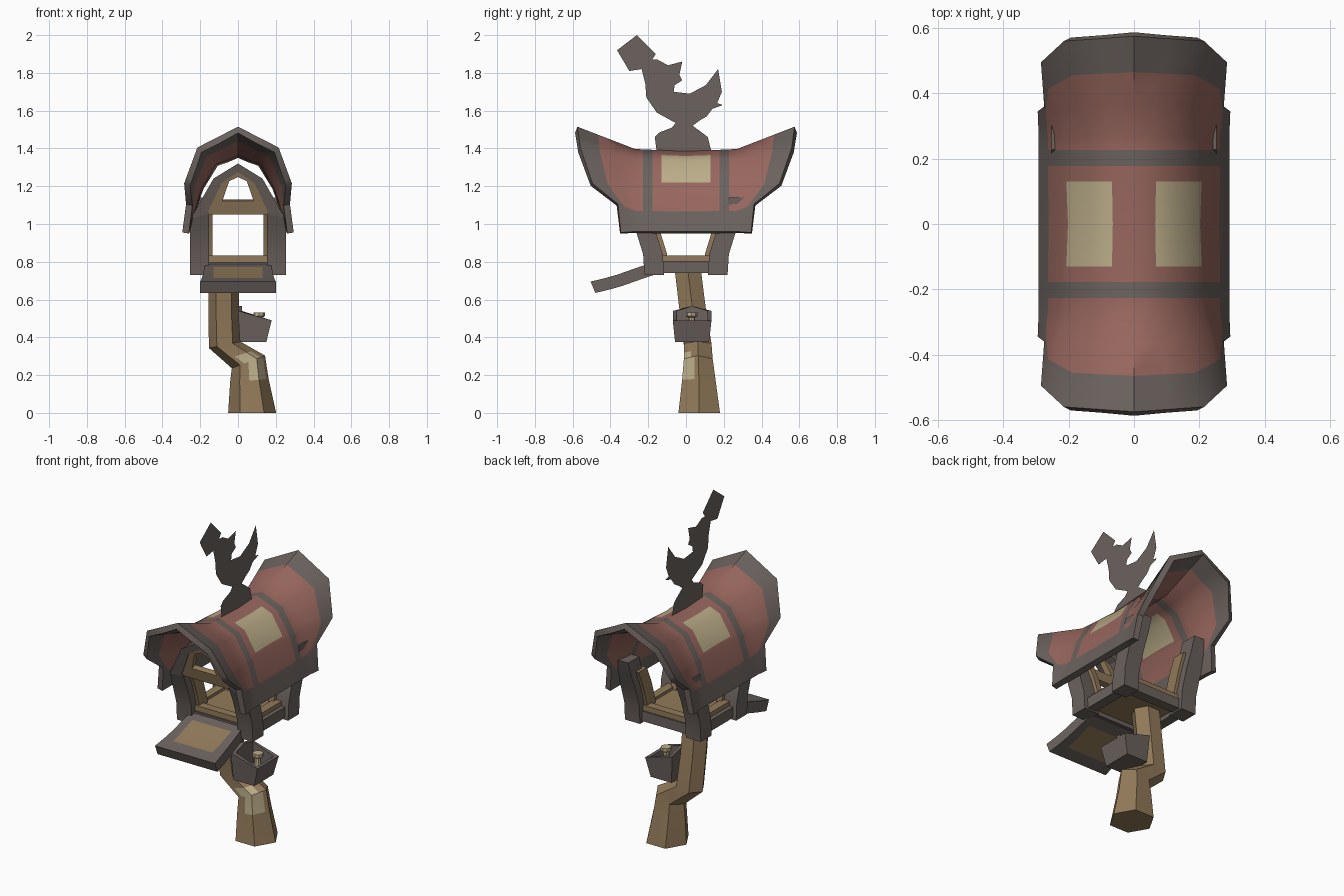
import bpy, bmesh, math
from mathutils import Vector

if "Cube" in bpy.data.objects:
    bpy.data.objects.remove(bpy.data.objects["Cube"])


def material(name, r, g, b):
    m = bpy.data.materials.new(name)
    m.diffuse_color = [((c / 255 + 0.055) / 1.055) ** 2.4 for c in (r, g, b)] + [1]
    m.use_nodes = True
    m.node_tree.nodes["Principled BSDF"].inputs["Base Color"].default_value = m.diffuse_color
    return m


GRAY = material("weathered gray wood", 107, 98, 94)
RED = material("faded red shingles", 152, 103, 94)
CREAM = material("pale cream patch", 188, 174, 138)
TAN = material("tan wood", 146, 122, 90)


def build(name, verts, faces, mats, index=None, smooth=None, thick=0, fix=True):
    """Mesh object; index gives a material slot for each face."""
    me = bpy.data.meshes.new(name)
    me.from_pydata(verts, [], faces)
    for m in mats:
        me.materials.append(m)
    if index:
        me.polygons.foreach_set("material_index", index)
    if fix:
        bm = bmesh.new()
        bm.from_mesh(me)
        bmesh.ops.recalc_face_normals(bm, faces=bm.faces)
        bm.to_mesh(me)
        bm.free()
    ob = bpy.data.objects.new(name, me)
    bpy.context.collection.objects.link(ob)
    bpy.ops.object.select_all(action='DESELECT')
    ob.select_set(True)
    bpy.context.view_layer.objects.active = ob
    if thick:
        s = ob.modifiers.new("thickness", 'SOLIDIFY')
        s.thickness, s.offset = thick, -1
        bpy.ops.object.modifier_apply(modifier=s.name)
    if smooth:
        bpy.ops.object.shade_smooth_by_angle(angle=math.radians(smooth))
    return ob


def loft(name, rings, mats, rule=None, smooth=None):
    """Skin closed rings and cap both ends; rule(ring, side) picks the slot."""
    n = len(rings[0])
    verts = [p for r in rings for p in r]
    faces, index = [], []
    for k in range(len(rings) - 1):
        for i in range(n):
            j = (i + 1) % n
            faces.append((k * n + i, k * n + j, (k + 1) * n + j, (k + 1) * n + i))
            index.append(rule(k, i) if rule else 0)
    faces += [tuple(range(n))[::-1], tuple(range(len(verts) - n, len(verts)))]
    return build(name, verts, faces, mats, index + [0, 0], smooth)


def rect(x, y, z, w, d):
    return [(x - w, y - d, z), (x + w, y - d, z), (x + w, y + d, z), (x - w, y + d, z)]


def box(name, x0, x1, y0, y1, z0, z1, mat):
    c = ((x0 + x1) / 2, (y0 + y1) / 2)
    h = ((x1 - x0) / 2, (y1 - y0) / 2)
    return loft(name, [rect(*c, z0, *h), rect(*c, z1, *h)], [mat])


# Swaybacked roof: half cross-sections (ridge to eave) at the middle, quarter and end
MID = [(0, 0, 1.385), (.13, 0, 1.335), (.215, 0, 1.2), (.262, 0, 1.065), (.292, 0, .96)]
QTR = [(0, .27, 1.397), (.14, .27, 1.343), (.225, .27, 1.2), (.264, .27, 1.07), (.292, .27, .96)]
END = [(0, .575, 1.515), (.215, .56, 1.405), (.285, .495, 1.215), (.275, .36, 1.105), (.295, .345, .955)]


def row(section, g):
    k = min(int(g), 3)
    return Vector(section[k]).lerp(Vector(section[k + 1]), g - k)


def roof_point(g, f):
    a, b, t = (MID, QTR, abs(f) * 2) if abs(f) < .5 else (QTR, END, abs(f) * 2 - 1)
    p = row(a, abs(g)).lerp(row(b, abs(g)), t)
    return (math.copysign(p.x, g), math.copysign(p.y, f), p.z)


def roof_slot(g, f):
    g, f = abs(g), abs(f)
    if g > 3 or f > .82 or .33 < f < .42:
        return 0
    return 2 if f < .24 and .5 < g < 1.85 else 1


half_g = [.5, 1, 1.85, 2, 3, 4]
half_f = [.24, .33, .42, .5, .66, .82, 1]
G = [-g for g in half_g[::-1]] + [0] + half_g
F = [-f for f in half_f[::-1]] + [0] + half_f
verts = [roof_point(g, f) for f in F for g in G]
faces, index = [], []
for j in range(len(F) - 1):
    for i in range(len(G) - 1):
        a = j * len(G) + i
        faces.append((a, a + 1, a + 1 + len(G), a + len(G)))
        index.append(roof_slot((G[i] + G[i + 1]) / 2, (F[j] + F[j + 1]) / 2))
build("roof", verts, faces, [GRAY, RED, CREAM], index, smooth=45, thick=.035, fix=False)

# Bird-shaped weathervane, a flat sheet on the ridge (y, z in hundredths)
VANE = [(-26, 200), (-16, 190), (-18, 187), (-15, 187), (-9.5, 184), (-2, 186), (-3.5, 179),
        (-2, 176), (-6, 173.5), (-6.5, 170), (2, 169), (10.5, 173.5), (17, 182), (18, 176),
        (19, 170), (16.5, 164), (19.5, 163), (14, 161), (11, 157), (7.5, 155), (3.5, 152),
        (9, 148), (11.5, 146), (13.5, 138), (-15.5, 138), (-16.5, 146), (-14, 148.5),
        (-7.5, 151), (-5.5, 153.5), (-15.5, 159), (-21, 167), (-21.5, 174), (-23.5, 182),
        (-30, 181), (-36.5, 192)]
vane = build("weathervane", [(0, y / 100, z / 100) for y, z in VANE], [tuple(range(len(VANE)))], [GRAY])
bm = bmesh.new()
bm.from_mesh(vane.data)
bmesh.ops.triangulate(bm, faces=bm.faces)
bm.to_mesh(vane.data)
bm.free()

# Four corner posts leaning outward, each with a tan inner lining
LEAN = [(.73, .168), (.84, .175), (.96, .212), (1.06, .255), (1.14, .28)]
for sx in (-1, 1):
    for sy in (-1, 1):
        path = LEAN[:4] if sy < 0 else LEAN
        loft("corner_post", [rect(sx * .203, sy * y, z, .05, .052) for z, y in path], [GRAY], smooth=30)
        loft("post_lining", [rect(sx * .152, sy * (y - .035), max(z, .78), .018, .04) for z, y in LEAN[:4]],
             [TAN], smooth=30)

# Floor, gray edge beams and tan sills
box("floor", -.18, .18, -.18, .18, .765, .815, TAN)
for s in (-1, 1):
    box("side_beam", s * .2 - .03, s * .2 + .03, -.15, .15, .74, .805, GRAY)
    box("end_beam", -.17, .17, s * .17 - .03, s * .17 + .03, .74, .80, GRAY)
    box("side_sill", s * .18 - .025, s * .18 + .025, -.15, .15, .80, .832, TAN)
    box("end_sill", -.16, .16, s * .165 - .025, s * .165 + .025, .795, .832, TAN)


# Front gable: gray rafters around a tan frame with an open window
def lean_y(z):
    return -.255 - (z - 1.05) * .26


outer = [(.25, 1.03), (.13, 1.24), (0, 1.32)]
inner = [(.165, 1.05), (.088, 1.215), (0, 1.275)]
rings = []
for (xo, zo), (xi, zi) in zip(outer, inner):
    rings.append([(xo, lean_y(zo) - .05, zo), (xo, lean_y(zo) + .04, zo),
                  (xi, lean_y(zi) + .04, zi), (xi, lean_y(zi) - .05, zi)])
rings += [[(-x, y, z) for x, y, z in r] for r in rings[1::-1]]
loft("front_rafters", rings, [GRAY])
rim = [(-.175, 1.06), (.175, 1.06), (.1, 1.225), (0, 1.295), (-.1, 1.225)]
hole = [(-.083, 1.13), (.083, 1.13), (.047, 1.235), (0, 1.258), (-.047, 1.235)]
verts = [(x, lean_y(z) - .01, z) for x, z in rim + hole]
build("gable_frame", verts, [(i, (i + 1) % 5, (i + 1) % 5 + 5, i + 5) for i in range(5)], [TAN], thick=.035)

# Sloping landing board with a tan panel on both faces
board = [(-.18, .795, .17), (-.25, .772, .178), (-.36, .733, .186), (-.43, .713, .192), (-.505, .695, .2)]
rings = []
for y, z, w in board:
    xs = (-w, -.13, .13, w)
    rings.append([(x, y, z) for x in xs] + [(x, y + .025, z - .06) for x in xs[::-1]])
loft("landing_board", rings, [GRAY, TAN], lambda k, i: 1 if k in (1, 2) and i in (1, 5) else 0, smooth=30)

# Crooked six-sided pole with a pale patch; each side is cut into four strips
POLE = [(0, .075, .07, .127, 0), (.17, .06, .068, .102, .1), (.27, .055, .065, .088, .38),
        (.36, -.07, .062, .084, .2), (.55, -.076, .035, .081, 0), (.77, -.076, .008, .08, 0)]


def pole_ring(z, cx, cy, r, tilt):
    pts = []
    for i in range(24):
        a, b = [Vector((math.cos(k * math.pi / 3), math.sin(k * math.pi / 3))) for k in (i // 4, i // 4 + 1)]
        p = a.lerp(b, i % 4 / 4) * r
        pts.append((cx + p.x, cy + p.y, z + p.x * tilt))
    return pts


def mix(a, b, t):
    return tuple(u + (v - u) * t for u, v in zip(a, b))


POLE.insert(3, mix(POLE[2], POLE[3], .4))
loft("pole", [pole_ring(*p) for p in POLE], [TAN, CREAM],
     lambda k, i: 1 if (k == 1 and 18 <= i <= 22) or (k == 2 and 17 <= i <= 21) else 0, smooth=35)

# Seed bucket hung on the pole: outer wall, sloping rim and hollow inside
def bucket_ring(x0, x1, y0, y1, z0, z1):
    ym = (y0 + y1) / 2
    peak = .025 if z0 > z1 else 0
    return [(x0, y0, z0), (x1, y0, z1), (x1, y1, z1), (x0, y1, z0), (x0, ym, z0 + peak)]


loft("seed_bucket", [bucket_ring(.01, .15, -.058, .122, .375, .375),
                     bucket_ring(.0, .178, -.07, .135, .54, .49),
                     bucket_ring(.02, .158, -.05, .115, .54, .49),
                     bucket_ring(.025, .14, -.045, .11, .42, .42)], [GRAY])


# Pale knob standing in the bucket
def circle(r, z):
    return [(.112 + r * math.cos(k * math.pi / 4), .03 + r * math.sin(k * math.pi / 4), z) for k in range(8)]


loft("bucket_knob", [circle(.034, .415), circle(.018, .47), circle(.018, .505),
                     circle(.03, .512), circle(.03, .532)], [CREAM], smooth=40)
